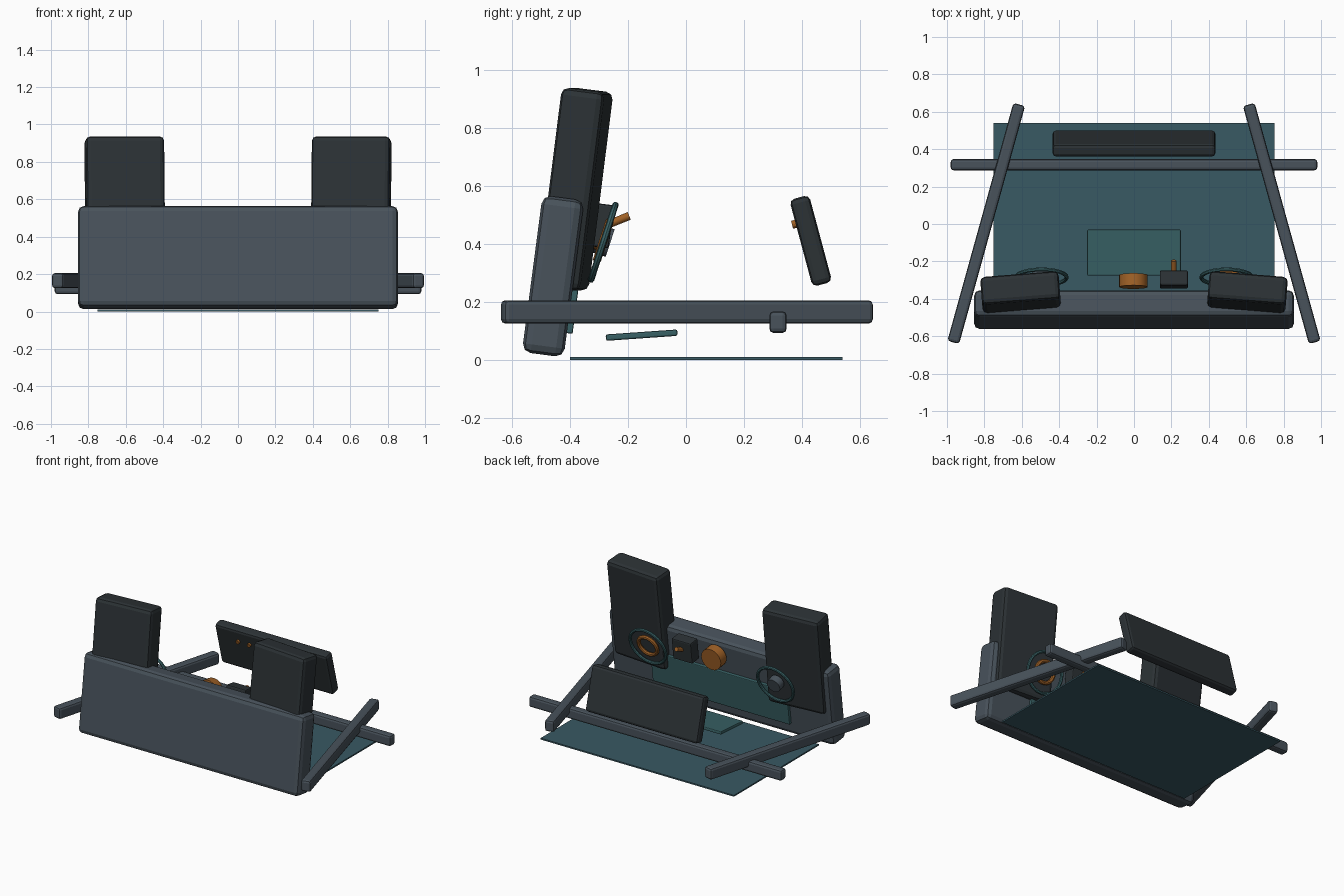
import bpy
from math import radians, cos, sin
from mathutils import Euler, Vector

if "Cube" in bpy.data.objects:
    bpy.data.objects.remove(bpy.data.objects["Cube"])


def material(name, rgb):
    m = bpy.data.materials.new(name)
    m.diffuse_color = (*rgb, 1)
    m.use_nodes = True
    m.node_tree.nodes["Principled BSDF"].inputs["Base Color"].default_value = m.diffuse_color
    return m


GREY = material("slate", (0.065, 0.085, 0.105))
DARK = material("charcoal", (0.025, 0.032, 0.036))
TEAL = material("teal", (0.04, 0.12, 0.13))
FLOOR = material("floor_teal", (0.04, 0.10, 0.125))
AMBER = material("amber", (0.35, 0.12, 0.02))


def finish(name, mat, smooth=True):
    o = bpy.context.object
    o.name = name
    o.data.materials.append(mat)
    if smooth:
        bpy.ops.object.shade_smooth_by_angle(angle=radians(30))
    return o


def box(name, loc, size, mat, rot=(0, 0, 0), bevel=0.0):
    bpy.ops.mesh.primitive_cube_add(size=1, location=loc, rotation=[radians(a) for a in rot])
    o = bpy.context.object
    o.scale = size
    bpy.ops.object.transform_apply(location=False, rotation=False, scale=True)
    if bevel:
        b = o.modifiers.new("bevel", "BEVEL")
        b.width, b.segments = bevel, 2
    return finish(name, mat, False)


def cyl(name, loc, r, depth, mat, tilt, sides=24):
    bpy.ops.mesh.primitive_cylinder_add(vertices=sides, radius=r, depth=depth, location=loc,
                                        rotation=(radians(tilt), 0, 0))
    return finish(name, mat)


def ring(name, loc, major, minor, mat, tilt):
    bpy.ops.mesh.primitive_torus_add(major_radius=major, minor_radius=minor, major_segments=32,
                                     minor_segments=8, location=loc, rotation=(radians(tilt), 0, 0))
    return finish(name, mat)


# Floor and dashboard
box("floor", (0, 0.07, 0.005), (1.5, 0.94, 0.01), FLOOR)
box("dashboard", (0, -0.458, 0.288), (1.71, 0.145, 0.545), GREY, (-7.5, 0, 0), 0.03)
box("lower_dash_panel", (0, -0.387, 0.215), (1.06, 0.025, 0.25), TEAL, (-7.5, 0, 0), 0.005)

# Mirrored tall side screens, side rails and gauge rings
for s, side in ((-1, "left"), (1, "right")):
    box(side + "_side_screen", (s * 0.605, -0.382, 0.588), (0.42, 0.15, 0.69), DARK,
        (-7.2, 0, -s * 4.5), 0.025)
    box(side + "_rail", (s * 0.79, 0.003, 0.165), (0.065, 1.32, 0.08), GREY, (0, 0, s * 15.5), 0.015)
    ring(side + "_gauge_ring", (s * 0.495, -0.285, 0.405), 0.135, 0.011, TEAL, 72)

# Gauge centres
ring("right_gauge_inner_ring", (0.495, -0.285, 0.41), 0.07, 0.014, AMBER, 72)
cyl("left_gauge_hub", (-0.495, -0.285, 0.41), 0.05, 0.05, GREY, 72)

# Rear cross beam
box("cross_beam", (0, 0.317, 0.13), (1.96, 0.06, 0.075), GREY, (0, 0, 0), 0.015)

# Control knob, switch box and lever
cyl("control_knob", (-0.003, -0.305, 0.455), 0.076, 0.065, AMBER, 82.5)
box("switch_box", (0.213, -0.297, 0.463), (0.15, 0.08, 0.15), DARK, (-7.5, 0, 0), 0.008)
cyl("lever", (0.213, -0.235, 0.48), 0.014, 0.085, AMBER, -68, 12)

# Tilted floor console plate
box("console_plate", (0, -0.153, 0.085), (0.5, 0.247, 0.022), TEAL, (4, 0, 0), 0.006)

# Rear panel with a row of small buttons on its front face
tilt = 15
box("rear_panel", (0, 0.43, 0.41), (0.87, 0.07, 0.31), DARK, (tilt, 0, 0), 0.018)
rot = Euler((radians(tilt), 0, 0))
for i in range(-3, 4):
    off = Vector((i * 0.087, -0.038, 0.07))
    off.rotate(rot)
    cyl("panel_button_%d" % (i + 4), Vector((0, 0.43, 0.41)) + off, 0.014, 0.02, AMBER, 90 + tilt, 12)
